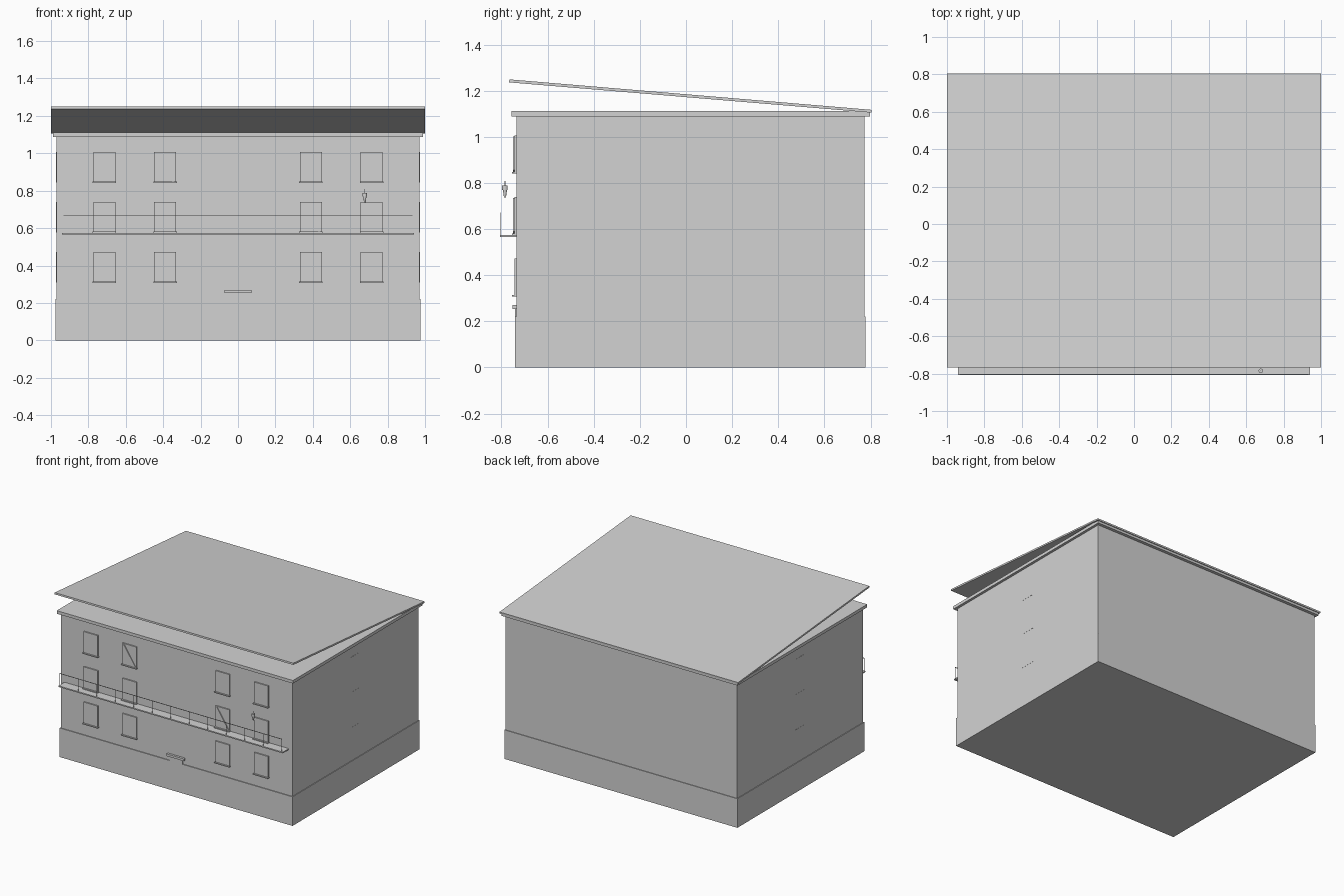
import bpy, bmesh, math
from mathutils import Vector

if "Cube" in bpy.data.objects:
    bpy.data.objects.remove(bpy.data.objects["Cube"])

plaster = bpy.data.materials.new("light_grey")
plaster.diffuse_color = (0.65, 0.65, 0.65, 1)
plaster.use_nodes = True
plaster.node_tree.nodes["Principled BSDF"].inputs["Base Color"].default_value = plaster.diffuse_color


def finish(name, bm):
    bmesh.ops.recalc_face_normals(bm, faces=bm.faces)
    mesh = bpy.data.meshes.new(name)
    bm.to_mesh(mesh)
    bm.free()
    mesh.materials.append(plaster)
    ob = bpy.data.objects.new(name, mesh)
    bpy.context.collection.objects.link(ob)
    return ob


def prism(name, profile, x0, x1):
    """Extrude a y-z outline along x."""
    bm = bmesh.new()
    face = bm.faces.new([bm.verts.new((x0, y, z)) for y, z in profile])
    ext = bmesh.ops.extrude_face_region(bm, geom=[face])
    moved = [v for v in ext["geom"] if isinstance(v, bmesh.types.BMVert)]
    bmesh.ops.translate(bm, verts=moved, vec=(x1 - x0, 0, 0))
    return finish(name, bm)


def box(name, x0, x1, y0, y1, z0, z1):
    return prism(name, [(y0, z0), (y1, z0), (y1, z1), (y0, z1)], x0, x1)


def cylinder(name, x, y, z0, z1, r0, r1, sides=12):
    bm = bmesh.new()
    bmesh.ops.create_cone(bm, cap_ends=True, segments=sides,
                          radius1=r0, radius2=r1, depth=z1 - z0)
    bmesh.ops.translate(bm, verts=bm.verts, vec=(x, y, (z0 + z1) / 2))
    return finish(name, bm)


def plank(name, a, b, y0, y1, width):
    """Diagonal board in the x-z plane from a to b."""
    a, b = Vector(a), Vector(b)
    side = Vector((-(b - a).y, (b - a).x)).normalized() * width / 2
    bm = bmesh.new()
    face = bm.faces.new([bm.verts.new((p.x, y0, p.y))
                         for p in (a - side, b - side, b + side, a + side)])
    ext = bmesh.ops.extrude_face_region(bm, geom=[face])
    moved = [v for v in ext["geom"] if isinstance(v, bmesh.types.BMVert)]
    bmesh.ops.translate(bm, verts=moved, vec=(0, y1 - y0, 0))
    return finish(name, bm)


FRONT = -0.735

# Main block, plinth, cornice and single-pitch roof
box("walls", -0.971, 0.971, FRONT, 0.774, 0.0, 1.10)
box("plinth", -0.976, 0.976, -0.741, 0.779, 0.0, 0.22)
box("cornice", -0.99, 0.99, -0.756, 0.797, 1.088, 1.111)
prism("roof", [(-0.767, 1.236), (0.804, 1.105), (0.805, 1.117), (-0.766, 1.249)], -1.0, 1.0)

# Windows with sills, three floors
for floor, z in enumerate((0.31, 0.577, 0.844)):
    for i, x in enumerate((-0.714, -0.39, 0.39, 0.714)):
        tag = f"{floor + 1}_{i + 1}"
        box(f"window_{tag}", x - 0.059, x + 0.059, FRONT - 0.009, FRONT + 0.01, z, z + 0.162)
        box(f"sill_{tag}", x - 0.063, x + 0.063, FRONT - 0.019, FRONT + 0.01, z - 0.003, z + 0.004)
    # Side windows, almost flush with the wall
    for s, side in ((-1, "left"), (1, "right")):
        x0, x1 = sorted((s * 0.96, s * 0.972))
        box(f"{side}_window_{floor + 1}", x0, x1, -0.035, 0.075, z, z + 0.162)

# Boards nailed diagonally over two windows
plank("board_upper", (-0.438, 0.997), (-0.342, 0.852), FRONT - 0.015, FRONT - 0.008, 0.014)
plank("board_middle", (0.342, 0.730), (0.438, 0.585), FRONT - 0.015, FRONT - 0.008, 0.014)

# Balcony slab, posts and thin handrail
box("balcony_slab", -0.94, 0.94, -0.806, FRONT + 0.01, 0.565, 0.574)
box("handrail", -0.932, 0.932, -0.805, -0.802, 0.667, 0.671)
for i in range(13):
    x = (i - 6) * 0.155
    box(f"rail_post_{i + 1}", x - 0.001, x + 0.001, -0.8045, -0.8025, 0.57, 0.67)

# Small hanging lamp by the balcony
cylinder("lamp_stem", 0.678, -0.785, 0.735, 0.808, 0.003, 0.002, 8)
cylinder("lamp_cap", 0.678, -0.785, 0.770, 0.788, 0.012, 0.012)
cylinder("lamp_body", 0.678, -0.785, 0.742, 0.770, 0.005, 0.009)

# Entrance surround and its lintel
box("door_surround", -0.055, 0.055, -0.741, FRONT + 0.01, 0.2, 0.255)
box("door_lintel", -0.072, 0.072, -0.752, FRONT + 0.01, 0.253, 0.27)
